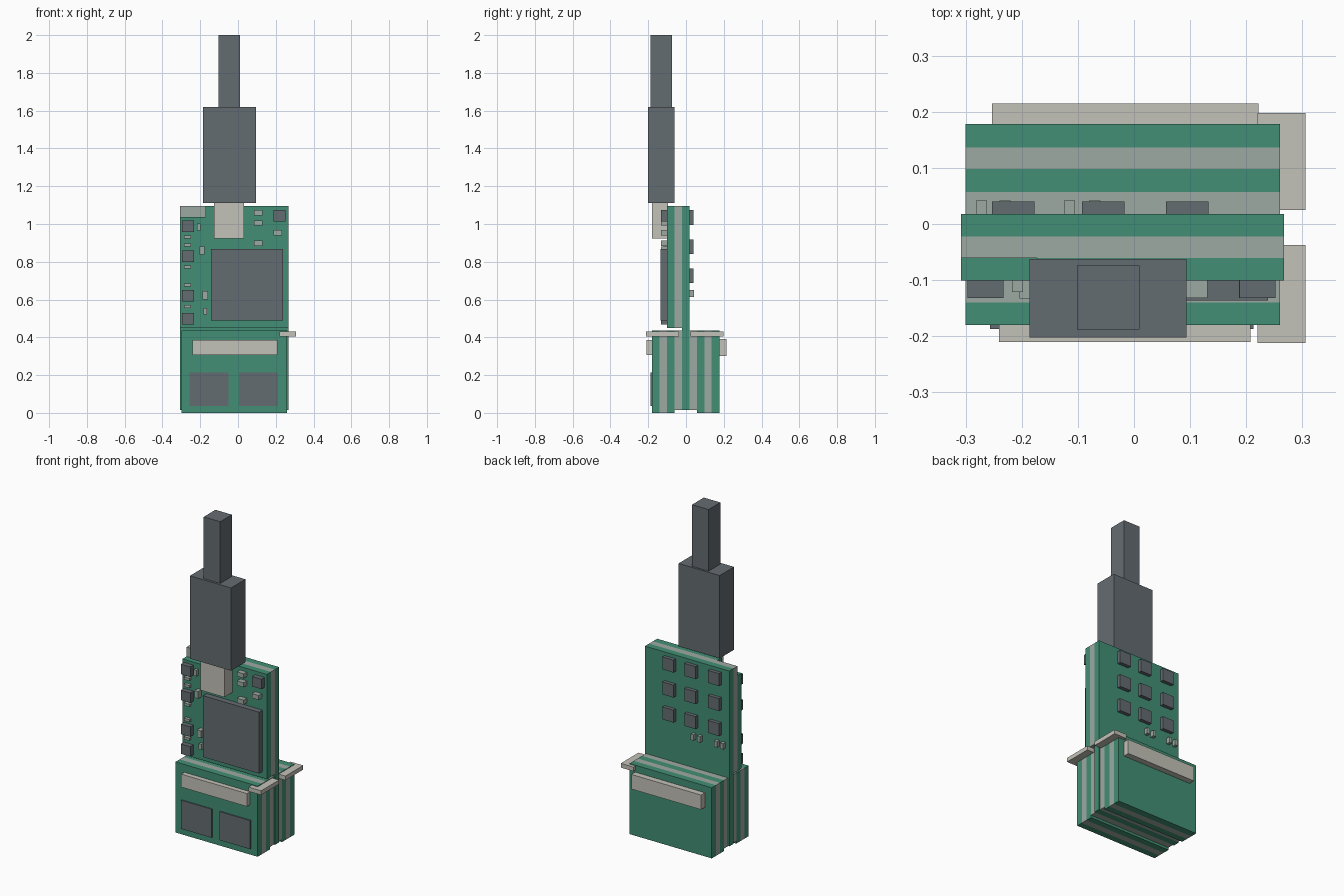
import bpy, bmesh

if "Cube" in bpy.data.objects:
    bpy.data.objects.remove(bpy.data.objects["Cube"])

def srgb(r, g, b):
    return tuple(((c / 255 + 0.055) / 1.055) ** 2.4 if c > 10 else c / 3294 for c in (r, g, b)) + (1,)

def material(name, rgb):
    m = bpy.data.materials.new(name)
    m.diffuse_color = srgb(*rgb)
    m.use_nodes = True
    m.node_tree.nodes["Principled BSDF"].inputs["Base Color"].default_value = m.diffuse_color
    return m

GREEN = material("board green", (66, 143, 117))
GREY = material("layer grey", (158, 170, 163))
DARK = material("chip dark grey", (100, 108, 113))
CREAM = material("metal cream", (196, 194, 184))

def boxes(name, mat, items):
    """One object made of boxes given as (x0, x1, y0, y1, z0, z1)."""
    bm = bmesh.new()
    for x0, x1, y0, y1, z0, z1 in items:
        vs = bmesh.ops.create_cube(bm, size=1)["verts"]
        for v in vs:
            v.co = (x1 if v.co.x > 0 else x0, y1 if v.co.y > 0 else y0, z1 if v.co.z > 0 else z0)
    me = bpy.data.meshes.new(name)
    bm.to_mesh(me)
    bm.free()
    me.materials.append(mat)
    ob = bpy.data.objects.new(name, me)
    bpy.context.collection.objects.link(ob)
    return ob

# Main board: the back layer runs full height, the front layers stop above the blocks
L, R, TOP = -0.308, 0.267, 1.095
boxes("main_board_back_layer", GREEN, [(L, R, -0.022, 0.018, 0.015, TOP)])
boxes("main_board_core", GREY, [(L, R, -0.061, -0.022, 0.45, TOP)])

# Front layer with its top left corner notched away
outline = [(L, 0.45), (R, 0.45), (R, TOP), (-0.173, TOP), (-0.173, 1.037), (L, 1.037)]
bm = bmesh.new()
face = bm.faces.new([bm.verts.new((x, -0.101, z)) for x, z in outline])
ext = bmesh.ops.extrude_face_region(bm, geom=[face])["geom"]
for v in ext:
    if isinstance(v, bmesh.types.BMVert):
        v.co.y = -0.061
bmesh.ops.recalc_face_normals(bm, faces=bm.faces)
me = bpy.data.meshes.new("main_board_front_layer")
bm.to_mesh(me)
bm.free()
me.materials.append(GREEN)
bpy.context.collection.objects.link(bpy.data.objects.new("main_board_front_layer", me))

# Lower blocks: layered sandwiches in front of and behind the main board
BL, BR, BT = -0.30, 0.26, 0.435
for side, ys in (("front", (-0.18, -0.14, -0.101, -0.061, -0.022)),
                 ("back", (0.178, 0.136, 0.098, 0.057, 0.018))):
    for i in range(4):
        y0, y1 = sorted(ys[i:i + 2])
        boxes(f"{side}_block_layer_{i + 1}", GREY if i % 2 else GREEN,
              [(BL, BR, y0, y1, 0.015 if i == 3 else 0, BT)])

# Metal bars and side tabs on the blocks
boxes("front_bar", CREAM, [(-0.241, 0.208, -0.21, -0.18, 0.307, 0.387)])
boxes("back_bar", CREAM, [(-0.253, 0.222, 0.178, 0.215, 0.302, 0.392)])
boxes("side_tabs", CREAM, [(0.22, 0.306, -0.212, -0.037, 0.405, 0.431),
                           (0.22, 0.306, 0.025, 0.198, 0.405, 0.431)])

# Flat chips on the front block
boxes("block_chips", DARK, [(x, x + 0.208, -0.187, -0.18, 0.037, 0.213) for x in (-0.257, 0.005)])

# Chips on the main board front
boxes("main_chip", DARK, [(-0.143, 0.239, -0.136, -0.101, 0.49, 0.868)])
small = [(-0.297, z) for z in (0.958, 0.798, 0.589, 0.467)] + [(0.188, 1.012)]
boxes("front_small_chips", DARK, [(x, x + 0.064, -0.132, -0.101, z, z + 0.061) for x, z in small])

# Capacitors on the main board front
boxes("left_flat_capacitors", GREY,
      [(-0.285, -0.248, -0.12, -0.101, z, z + 0.016) for z in (0.924, 0.88, 0.764, 0.67, 0.556)])
boxes("left_upright_capacitors", GREY,
      [(-0.217, -0.198, -0.121, -0.101, 0.966, 1.003), (-0.204, -0.178, -0.133, -0.101, 0.838, 0.882),
       (-0.187, -0.16, -0.133, -0.101, 0.6, 0.645), (-0.183, -0.165, -0.121, -0.101, 0.522, 0.556)])
boxes("right_capacitors", GREY,
      [(x, x + 0.046, -0.132, -0.101, z, z + 0.028)
       for x, z in ((0.085, 1.046), (0.085, 0.991), (0.085, 0.884), (0.187, 0.94))])

# Grid of chips and small capacitors on the back
boxes("back_chips", DARK,
      [(x, x + 0.076, 0.018, 0.04, z, z + 0.077)
       for x in (-0.253, -0.093, 0.057) for z in (0.996, 0.842, 0.688)])
boxes("back_capacitors", GREY,
      [(x, x + 0.02, 0.018, 0.042, 0.614, 0.65) for x in (-0.282, -0.24, -0.125, -0.08)])

# Connector, plug and cable
boxes("connector", CREAM, [(-0.128, 0.033, -0.18, -0.095, 0.922, 1.112)])
boxes("plug", DARK, [(-0.186, 0.094, -0.202, -0.062, 1.11, 1.62)])
boxes("cable", DARK, [(-0.102, 0.01, -0.188, -0.074, 1.62, 2.0)])
